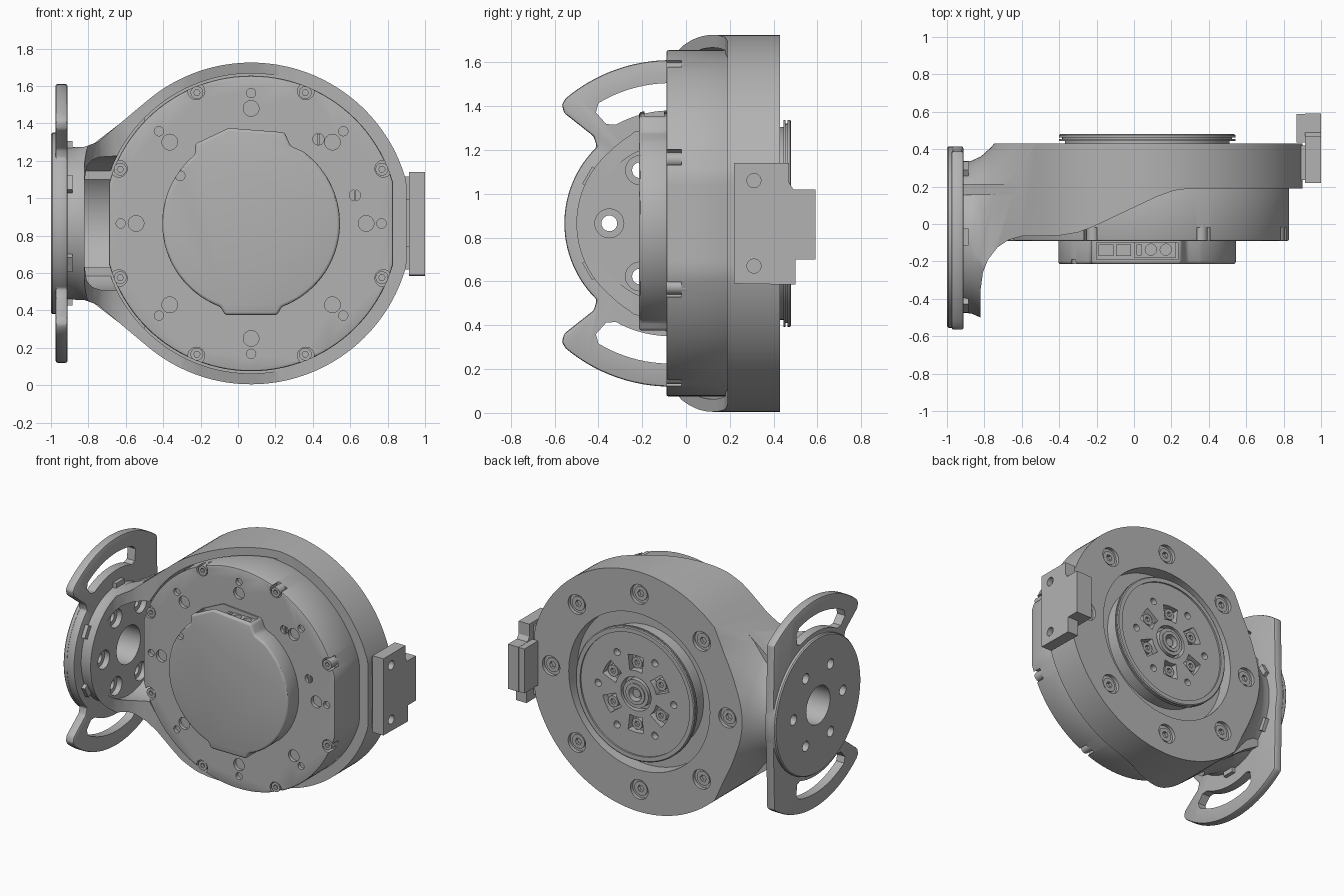
import bpy, bmesh
from math import cos, sin, radians

cube = bpy.data.objects.get("Cube")
if cube:
    bpy.data.objects.remove(cube, do_unlink=True)

grey = bpy.data.materials.new("machined grey")
grey.use_nodes = True
COLOUR = (0.45, 0.45, 0.45, 1)
grey.diffuse_color = COLOUR
grey.node_tree.nodes["Principled BSDF"].inputs["Base Color"].default_value = COLOUR

CX, CZ = 0.07, 0.865     # motor axis, along y
FY = -0.07               # mounting flange axis, along x
parts = []


def polar(c, r, deg):
    return (c[0] + r * cos(radians(deg)), c[1] + r * sin(radians(deg)))


def arc(c, r, a, b, n):
    return [polar(c, r, a + (b - a) * i / n) for i in range(n + 1)]


def circle(c, r, n=32):
    return arc(c, r, 0, 360, n)[:-1]


def solid(name, shells, axis):
    """Each shell is a list of (outline, position along axis) sections."""
    put = {"x": lambda p, w: (w, p[0], p[1]),
           "y": lambda p, w: (p[0], w, p[1]),
           "z": lambda p, w: (p[0], p[1], w)}[axis]
    bm = bmesh.new()
    for sections in shells:
        rings = [[bm.verts.new(put(p, w)) for p in pts] for pts, w in sections]
        bm.faces.new(rings[0])
        bm.faces.new(rings[-1])
        for a, b in zip(rings, rings[1:]):
            for i in range(len(a)):
                j = (i + 1) % len(a)
                bm.faces.new((a[i], a[j], b[j], b[i]))
    bmesh.ops.recalc_face_normals(bm, faces=bm.faces)
    me = bpy.data.meshes.new(name)
    bm.to_mesh(me)
    bm.free()
    me.materials.append(grey)
    ob = bpy.data.objects.new(name, me)
    bpy.context.collection.objects.link(ob)
    return ob


def prism(name, outlines, axis, a, b):
    return solid(name, [[(o, a), (o, b)] for o in outlines], axis)


def lathe(name, profile, c, axis, n=96):
    return solid(name, [[(circle(c, r, n), w) for w, r in profile]], axis)


def rect(a, b, c, d):
    return [(a, c), (b, c), (b, d), (a, d)]


def apply(ob, mod):
    bpy.context.view_layer.objects.active = ob
    bpy.ops.object.modifier_apply(modifier=mod.name)


def bevel(ob, width, segments=2):
    m = ob.modifiers.new("bevel", "BEVEL")
    m.width, m.segments = width, segments
    apply(ob, m)
    return ob


def boolean(ob, tool, op="DIFFERENCE", keep=False):
    m = ob.modifiers.new("cut", "BOOLEAN")
    m.operation, m.object, m.solver = op, tool, "EXACT"
    apply(ob, m)
    if not keep:
        bpy.data.objects.remove(tool, do_unlink=True)


def keep(ob):
    parts.append(ob)
    return ob


def ring_of(c, r, size, start, step, n=24):
    return [circle(polar(c, r, a), size, n) for a in range(0, 360, step)
            for a in [a + start]]


M, F = (CX, CZ), (FY, CZ)

# Housing: front outline, trimmed by its plan shape and a flared neck
neck = [(-0.75, 1.3), (-0.82, 1.275), (-0.93, 1.275)]
outline = [(min(x, 0.9), z) for x, z in arc(M, 0.86, -130, 130, 110)]
outline += neck + [(x, 2 * CZ - z) for x, z in reversed(neck)]
housing = keep(prism("housing", [outline], "y", -0.6, 0.43))
plan = [(-1, 0.5), (1.1, 0.5), (1.1, 0.19), (0.3, 0.19), (0.21, 0.178), (0.12, 0.145),
        (-0.22, -0.015), (-0.3, -0.045), (-0.4, -0.062), (-0.6, -0.065), (-0.67, -0.085),
        (-0.73, -0.125), (-0.78, -0.19), (-0.808, -0.26), (-0.82, -0.35), (-0.82, -0.7), (-1, -0.7)]
boolean(housing, prism("plan_trim", [plan], "z", -0.2, 2), "INTERSECT")
flare = [(-0.92, 0.405), (-0.87, 0.408), (-0.82, 0.43), (-0.77, 0.475), (-0.7, 0.55),
         (-0.6, 0.68), (-0.4, 1), (0.1, 2), (1.2, 2.1)]
boolean(housing, lathe("neck_trim", flare, F, "x"), "INTERSECT")
boolean(housing, lathe("motor_recess", [(-0.4, 0.802), (0.18, 0.802)], M, "y", 112))
boolean(housing, lathe("neck_cavity", [(-0.82, 0.36), (-0.5, 0.36)], F, "x", 64))
boolean(housing, lathe("rotor_recess", [(0.33, 0.56), (0.6, 0.56)], M, "y"))
boolean(housing, prism("back_counterbores", ring_of(M, 0.7, 0.07, 0, 45), "y", 0.405, 0.6))
boolean(housing, prism("back_holes", ring_of(M, 0.7, 0.035, 0, 45), "y", 0.36, 0.6))

# Ribs bracing the neck, top and bottom
rib = [(-0.92, 1.2), (-0.8, 1.27), (-0.5, 1.5), (-0.5, 1.1), (-0.92, 1.1)]
for side, pts in (("upper", rib), ("lower", [(x, 2 * CZ - z) for x, z in rib])):
    keep(prism(side + "_rib", [pts], "y", 0.155, 0.215))

# Mounting flange: slotted plate, outer disc and locating tabs
half = [polar(F, 0.745, a) for a in range(52, 131, 3)]
half += [polar(F, 0.735, 132.5), polar(F, 0.7, 134), polar(F, 0.53, 131.5)]
half += arc(F, 0.485, 134, 180, 24)
mirrored = [(y, 2 * CZ - z) for y, z in reversed(half[:-1])]
plate = bevel(prism("flange_plate", [half + mirrored + arc(F, 0.485, -14, 14, 8)], "x", -0.975, -0.912), 0.01)
slot = arc(F, 0.64, 121, 74, 16) + [polar(F, 0.62, 70), polar(F, 0.54, 68)]
slot += arc(F, 0.515, 71, 119, 16) + [polar(F, 0.54, 123), polar(F, 0.61, 124)]
boolean(plate, prism("slots", [slot, [(y, 2 * CZ - z) for y, z in slot]], "x", -1.1, -0.8))
disc = lathe("flange_disc", [(-1, 0.478), (-0.992, 0.485), (-0.97, 0.485)], F, "x")
keep(plate)
keep(disc)
holes = prism("flange_holes", [circle(F, 0.135, 48)] + ring_of(F, 0.28, 0.036, 0, 60), "x", -1.1, -0.815)
for ob in (housing, plate, disc):
    boolean(ob, holes, keep=True)
bpy.data.objects.remove(holes, do_unlink=True)
boolean(housing, prism("flange_counterbores", ring_of(F, 0.28, 0.066, 0, 60), "x", -0.86, -0.78))
tabs = []
for a in range(30, 390, 60):
    tabs.append([polar(polar(F, r, a), s, a + 90) for r, s in
                 ((0.39, -0.045), (0.44, -0.045), (0.44, 0.045), (0.39, 0.045))])
keep(prism("flange_tabs", tabs, "x", -0.915, -0.885))

# Motor body with flats, rim notches and face holes
body = [(min(max(x, -0.69), 0.83), z) for x, z in circle(M, 0.79, 112)]
motor = keep(bevel(prism("motor_body", [body], "y", -0.09, 0.2), 0.01))
boolean(motor, prism("rim_notches", ring_of(M, 0.765, 0.045, 22.5, 45), "y", -0.2, -0.02))
face_holes = ring_of(M, 0.615, 0.042, 0, 45) + ring_of(M, 0.697, 0.025, 0, 45, 16)
face_holes += [circle((0.43, 1.315), 0.03), circle((0.625, 1.015), 0.03)]
boolean(motor, prism("face_holes", face_holes, "y", -0.2, -0.065))
slots = [rect(x - 0.006, x + 0.006, z - 0.029, z + 0.029) for x, z in ((0.43, 1.315), (0.625, 1.015))]
keep(prism("adjuster_slots", slots, "y", -0.085, -0.05))

# Screws round the motor rim and in the back of the housing
for name, r, start, size, y0, y1, s0, s1 in (
        ("rim_screws", 0.757, 22.5, 0.034, -0.088, 0, -0.2, -0.06),
        ("back_screws", 0.7, 0, 0.05, 0.36, 0.413, 0.39, 0.6)):
    screws = keep(prism(name, ring_of(M, r, size, start, 45), "y", y0, y1))
    boolean(screws, prism("sockets", ring_of(M, r, size / 2, start, 45, 6), "y", s0, s1))

# Front cover with connector bay
cap = arc(M, 0.475, 129, 250, 48) + [(-0.07, 0.375), (0.21, 0.375)]
cap += arc(M, 0.475, 290, 414, 48) + [(0.28, 1.28), (0.25, 1.352), (-0.05, 1.375), (-0.23, 1.29)]
cover = keep(bevel(prism("front_cover", [cap], "y", -0.215, -0.07), 0.016, 3))
boolean(cover, prism("connector_bay", [rect(-0.2, 0.235, -0.19, -0.1)], "z", 1.27, 1.5))
boolean(cover, prism("cover_notch", [circle((-0.31, 1.12), 0.026)], "y", -0.3, -0.19))
plug = keep(prism("connector", [rect(0, 0.225, -0.18, -0.095)], "z", 1.25, 1.335))
boolean(plug, prism("pins", [circle((x, -0.137), 0.03) for x in (0.09, 0.17)]
                    + [rect(0.015, 0.04, -0.165, -0.11)], "z", 1.31, 1.4))
keep(prism("small_sockets", [rect(-0.19, -0.11, -0.17, -0.11), rect(-0.095, -0.015, -0.17, -0.11)], "z", 1.25, 1.3))

# Output rotor
rotor = keep(lathe("rotor", [(0.3, 0.44), (0.445, 0.44), (0.445, 0.472), (0.455, 0.472), (0.455, 0.455),
                             (0.463, 0.455), (0.463, 0.472), (0.475, 0.472), (0.48, 0.465)], M, "y"))
boolean(rotor, lathe("rotor_face", [(0.468, 0.435), (0.6, 0.435)], M, "y"))
pockets = []
for a in range(30, 390, 60):
    pockets.append(arc(M, 0.275, a - 13, a + 13, 6) + arc(M, 0.165, a + 17, a - 17, 6))
boolean(rotor, prism("rotor_pockets", pockets + ring_of(M, 0.3, 0.025, 0, 60)
                     + [circle(M, 0.12, 48)], "y", 0.42, 0.6))
bolts = keep(prism("rotor_bolts", ring_of(M, 0.22, 0.04, 30, 60), "y", 0.41, 0.455))
boolean(bolts, prism("sockets", ring_of(M, 0.22, 0.02, 30, 60, 6), "y", 0.435, 0.6))
boss = keep(lathe("rotor_boss", [(0.4, 0.1), (0.47, 0.1), (0.47, 0.075), (0.478, 0.075)], M, "y", 48))
boolean(boss, lathe("boss_bore", [(0.42, 0.05), (0.6, 0.05)], M, "y", 32))
keep(lathe("boss_pin", [(0.4, 0.03), (0.46, 0.03)], M, "y", 24))

# Side bracket block with its clips
block = [(0.22, 0.59), (0.5, 0.585), (0.5, 0.7), (0.59, 0.7), (0.59, 1.02),
         (0.49, 1.02), (0.47, 1.05), (0.47, 1.14), (0.22, 1.14)]
bracket = keep(prism("side_bracket", [block], "x", 0.915, 1))
boolean(bracket, prism("bracket_holes", [circle((0.31, z), 0.032) for z in (0.67, 1.06)], "x", 0.96, 1.1))
keep(prism("bracket_hook", [rect(0.435, 0.589, 0.701, 1.019)], "x", 0.87, 0.95))
keep(prism("bracket_clips", [rect(0.235, 0.42, z, z + 0.125) for z in (0.62, 0.99)], "x", 0.83, 0.93))

# Smooth the curved surfaces, keeping edges sharp
bpy.ops.object.select_all(action="DESELECT")
for ob in parts:
    ob.select_set(True)
bpy.context.view_layer.objects.active = housing
bpy.ops.object.shade_smooth_by_angle(angle=radians(30))
